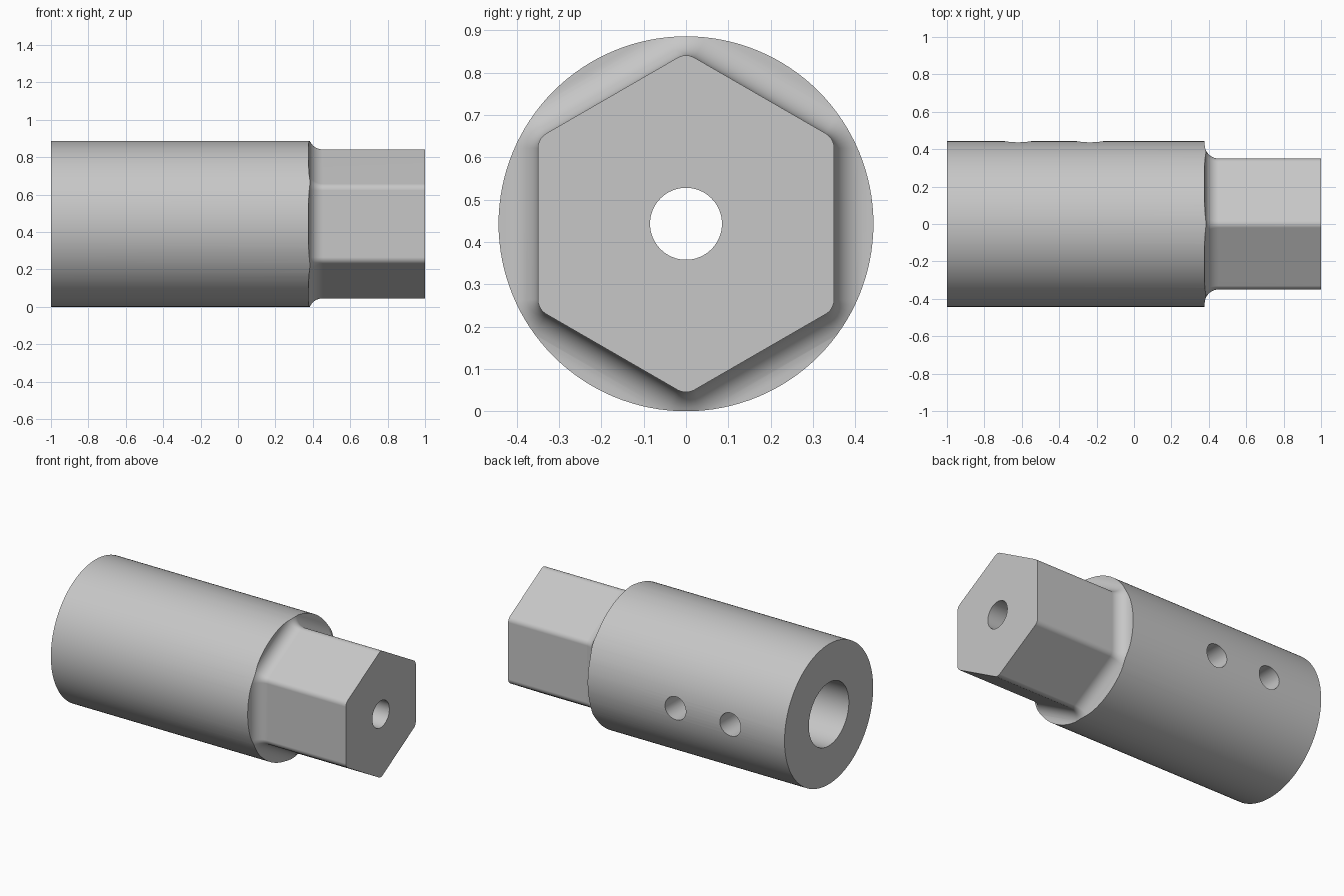
import bpy
import bmesh
from math import radians, cos, sin, sqrt, pi
from mathutils import Vector

if "Cube" in bpy.data.objects:
    bpy.data.objects.remove(bpy.data.objects["Cube"])

RADIUS = 0.443       # body radius, also the height of the axis
FLAT = 0.35          # hex centre to flat
CORNER = 0.04        # rounding of the hex corners
SHOULDER = 0.378     # where the round body ends
FILLET = 0.075       # fillet between hex and shoulder
CORNER_STEPS = 6
FILLET_STEPS = 12

steel = bpy.data.materials.new("steel_grey")
steel.use_nodes = True
colour = (0.57, 0.57, 0.57, 1)
steel.diffuse_color = colour
steel.node_tree.nodes["Principled BSDF"].inputs["Base Color"].default_value = colour


def rod(name, radius, start, end, segments=96):
    """Cylinder between two points."""
    a, b = Vector(start), Vector(end)
    turn = (b - a).to_track_quat('Z', 'Y').to_euler()
    bpy.ops.mesh.primitive_cylinder_add(vertices=segments, radius=radius, depth=(b - a).length,
                                        location=(a + b) / 2, rotation=turn)
    obj = bpy.context.object
    obj.name = name
    return obj


def hex_ring(bm, x, offset):
    """Rounded hexagon around the axis, grown outward by offset."""
    centre = (FLAT - CORNER) / cos(pi / 6)
    ring = []
    for k in range(6):
        mid = pi / 2 + k * pi / 3
        for s in range(CORNER_STEPS + 1):
            a = mid + (s / CORNER_STEPS - 0.5) * pi / 3
            r = CORNER + offset
            ring.append(bm.verts.new((x, centre * cos(mid) + r * cos(a),
                                      RADIUS + centre * sin(mid) + r * sin(a))))
    return ring


def hex_profile():
    """Oversized block, square shoulder, fillet and hex shank in one loft."""
    stations = [(-1.2, 0.3), (SHOULDER, 0.3)]
    for i in range(FILLET_STEPS + 1):
        a = i / FILLET_STEPS * pi / 2
        stations.append((SHOULDER + FILLET * (1 - cos(a)), FILLET * (1 - sin(a))))
    stations.append((1.0, 0))
    bm = bmesh.new()
    rings = [hex_ring(bm, x, d) for x, d in stations]
    for lower, upper in zip(rings, rings[1:]):
        n = len(lower)
        for i in range(n):
            j = (i + 1) % n
            bm.faces.new((lower[i], lower[j], upper[j], upper[i]))
    bm.faces.new(rings[0])
    bm.faces.new(rings[-1])
    bmesh.ops.recalc_face_normals(bm, faces=bm.faces)
    mesh = bpy.data.meshes.new("hex_profile")
    bm.to_mesh(mesh)
    bm.free()
    obj = bpy.data.objects.new("hex_profile", mesh)
    bpy.context.collection.objects.link(obj)
    return obj


def combine(target, cutter, operation):
    mod = target.modifiers.new(operation, 'BOOLEAN')
    mod.operation, mod.solver, mod.object = operation, 'EXACT', cutter
    bpy.context.view_layer.objects.active = target
    bpy.ops.object.modifier_apply(modifier=mod.name)
    bpy.data.objects.remove(cutter)


# Round body trimmed to the hex shank
socket = rod("hex_shank_sleeve", RADIUS, (-1, 0, RADIUS), (1.2, 0, RADIUS), 128)
combine(socket, hex_profile(), 'INTERSECT')

# Wide blind bore, narrow through bore
combine(socket, rod("wide_bore", 0.2, (-1.2, 0, RADIUS), (0.14, 0, RADIUS)), 'DIFFERENCE')
combine(socket, rod("narrow_bore", 0.085, (0, 0, RADIUS), (1.2, 0, RADIUS), 64), 'DIFFERENCE')

# Two set-screw holes through the back wall
for x in (-0.62, -0.236):
    combine(socket, rod("screw_hole", 0.073, (x, 0.05, RADIUS), (x, 0.6, RADIUS), 48), 'DIFFERENCE')

# Colour and shading
socket.data.materials.clear()
socket.data.materials.append(steel)
bpy.ops.object.select_all(action='DESELECT')
socket.select_set(True)
bpy.context.view_layer.objects.active = socket
bpy.ops.object.transform_apply(location=True, rotation=True, scale=True)
bpy.ops.object.shade_smooth_by_angle(angle=radians(30))
weighted = socket.modifiers.new("weighted_normals", 'WEIGHTED_NORMAL')
weighted.keep_sharp = True
